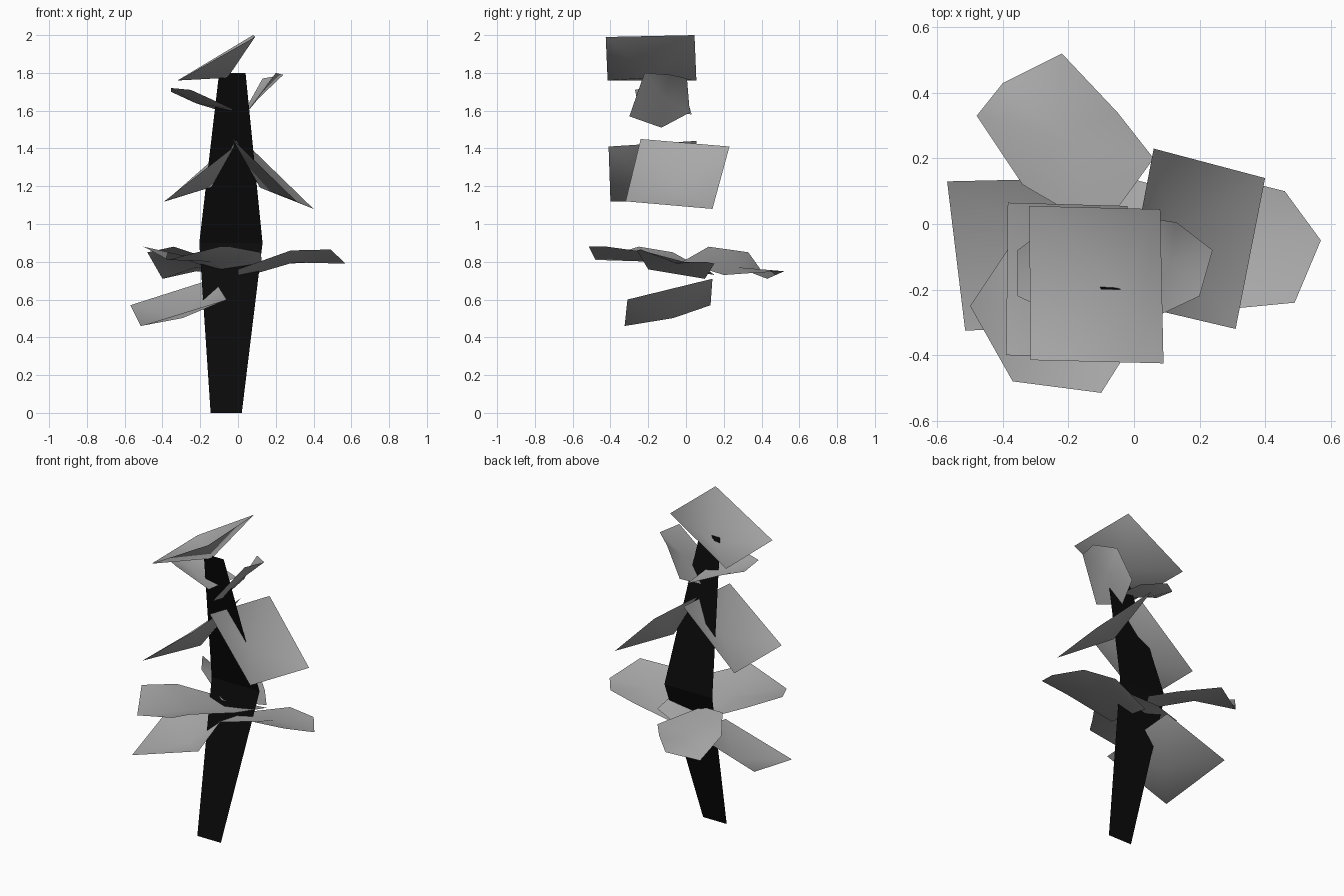
import bpy
import bmesh
from mathutils import Vector

# Remove only the default cube
default_cube = bpy.data.objects.get("Cube")
if default_cube:
    bpy.data.objects.remove(default_cube, do_unlink=True)


def make_material(name, colour):
    material = bpy.data.materials.new(name)
    material.use_nodes = True
    material.diffuse_color = colour
    shader = material.node_tree.nodes["Principled BSDF"]
    shader.inputs["Base Color"].default_value = colour
    return material


black_bark = make_material("black_bark", (0.003, 0.003, 0.003, 1))
grey_leaf = make_material("grey_leaf", (0.4, 0.4, 0.4, 1))


def finish(bm, name, material, smooth):
    """Turn a bmesh into a linked object with one material."""
    mesh = bpy.data.meshes.new(name)
    bm.to_mesh(mesh)
    bm.free()
    mesh.materials.append(material)
    for polygon in mesh.polygons:
        polygon.use_smooth = smooth
    part = bpy.data.objects.new(name, mesh)
    bpy.context.scene.collection.objects.link(part)
    return part


def make_sheet(name, rows, material):
    """Join rows of (left x, right x, y, z) into a bent strip."""
    bm = bmesh.new()
    previous = None
    for left, right, y, z in rows:
        row = [bm.verts.new((x, y, z)) for x in (left, right)]
        if previous:
            bm.faces.new((previous[0], previous[1], row[1], row[0]))
        previous = row
    return finish(bm, name, material, False)


def make_leaf(name, outline, sag):
    """Fan an outline around its middle, which is pushed down the leaf normal."""
    points = [Vector(point) for point in outline]
    middle = sum(points, Vector()) / len(points)
    normal = Vector()
    for here, after in zip(points, points[1:] + points[:1]):
        normal += (here - middle).cross(after - middle)
    normal.normalize()
    if normal.z < 0:
        normal.negate()
    bm = bmesh.new()
    centre = bm.verts.new(middle - normal * sag)
    rim = [bm.verts.new(point) for point in points]
    for here, after in zip(rim, rim[1:] + rim[:1]):
        bm.faces.new((centre, here, after))
    bmesh.ops.recalc_face_normals(bm, faces=bm.faces[:])
    if sum(face.normal.z for face in bm.faces) < 0:
        bmesh.ops.reverse_faces(bm, faces=bm.faces[:])
    return finish(bm, name, grey_leaf, True)


# Trunk: a flat strip, widest where it bends backwards
make_sheet("trunk", [
    (-.145, .02, -.2, 0),
    (-.205, .13, .03, .9),
    (-.1, .04, -.2, 1.8),
], black_bark)

# Square leaves with a sagging middle
make_leaf("top_leaf", [
    (-.32, .055, 1.76), (.08, .045, 2), (.09, -.425, 1.99), (-.315, -.415, 1.76),
], .12)
make_leaf("middle_leaf_left", [
    (-.03, -.24, 1.45), (.06, .23, 1.41), (.4, .14, 1.08), (.31, -.32, 1.12),
], .1)
make_leaf("middle_leaf_right", [
    (-.385, .065, 1.12), (-.02, .055, 1.44), (-.02, -.41, 1.41), (-.39, -.4, 1.12),
], .1)
make_leaf("bottom_leaf", [
    (-.57, .13, .57), (-.515, -.325, .46), (-.06, -.31, .6), (-.13, .14, .71),
], .09)

# Small upper leaves
make_leaf("upper_leaf_left", [
    (-.02, -.13, 1.51), (.03, .02, 1.59), (.13, .005, 1.77),
    (.24, -.08, 1.79), (.2, -.22, 1.8), (.03, -.3, 1.57),
], .01)
make_leaf("upper_leaf_right", [
    (-.355, -.08, 1.7), (-.355, -.22, 1.72), (-.25, -.27, 1.71),
    (-.03, -.25, 1.61), (-.03, .03, 1.58), (-.25, 0, 1.68),
], .03)

# Broad pointed leaves around the bend of the trunk
make_leaf("broad_leaf_back", [
    (-.48, .33, .85), (-.4, .43, .71), (-.22, .52, .75), (-.05, .34, .74),
    (.06, .2, .73), (-.1, -.02, .8), (-.34, .12, .88),
], .01)
make_leaf("broad_leaf_left", [
    (.57, -.05, .79), (.49, -.24, .865), (.28, -.26, .86), (0, -.2, .76),
    (0, .1, .71), (.26, .15, .79), (.46, .1, .8),
], 0)
make_leaf("broad_leaf_front", [
    (-.1, -.515, .88), (-.37, -.48, .81), (-.5, -.25, .88), (-.38, -.07, .85),
    (-.05, .15, .73), (.13, .1, .77), (.12, -.2, .85), (-.04, -.42, .88),
], .03)
